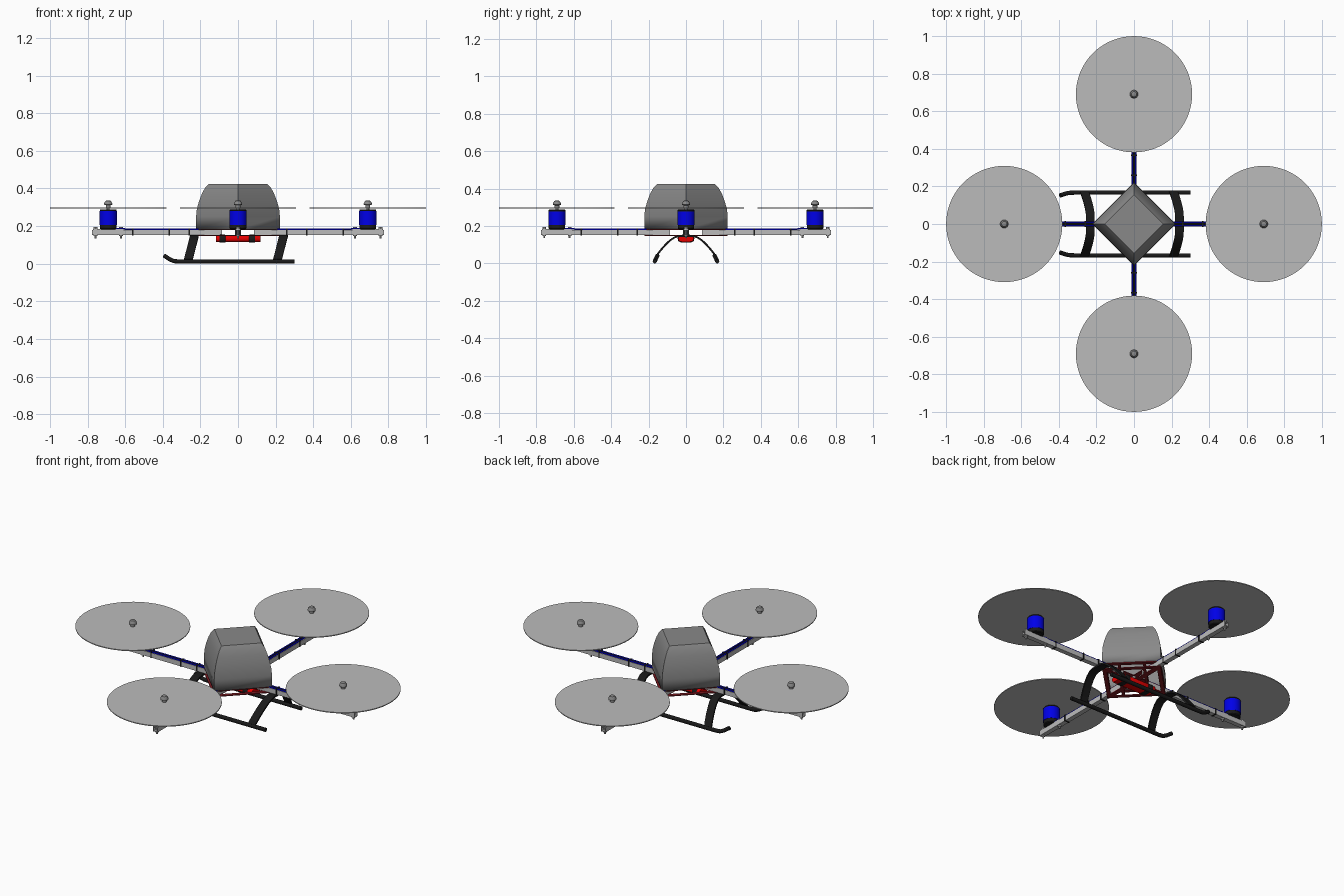
import bpy, bmesh
from math import radians, pi, cos, sin
from mathutils import Matrix, Vector

if "Cube" in bpy.data.objects:
    bpy.data.objects.remove(bpy.data.objects["Cube"])


def mat(name, r, g, b):
    m = bpy.data.materials.new(name)
    m.diffuse_color = (r, g, b, 1)
    m.use_nodes = True
    m.node_tree.nodes["Principled BSDF"].inputs["Base Color"].default_value = m.diffuse_color
    return m


BLUE = mat("blue", 0.0, 0.0, 0.8)
BLACK = mat("black", 0.01, 0.01, 0.01)
RED = mat("red", 0.8, 0.0, 0.0)
DARK_RED = mat("dark_red", 0.2, 0.01, 0.015)
GREY = mat("mid_grey", 0.25, 0.25, 0.25)
LIGHT = mat("light_grey", 0.5, 0.5, 0.5)


def finish(name, bm, material=None, rot=0, smooth=False):
    """Turn a bmesh into an object, rotated about the model's z axis."""
    bmesh.ops.recalc_face_normals(bm, faces=bm.faces)
    bm.transform(Matrix.Rotation(rot, 4, 'Z'))
    me = bpy.data.meshes.new(name)
    bm.to_mesh(me)
    bm.free()
    ob = bpy.data.objects.new(name, me)
    bpy.context.collection.objects.link(ob)
    if material:
        me.materials.append(material)
    if smooth:
        bpy.ops.object.select_all(action='DESELECT')
        ob.select_set(True)
        bpy.context.view_layer.objects.active = ob
        bpy.ops.object.shade_smooth_by_angle(angle=radians(35))
    return ob


def add_box(bm, x0, x1, y0, y1, z0, z1):
    m = Matrix.Translation(((x0 + x1) / 2, (y0 + y1) / 2, (z0 + z1) / 2))
    bmesh.ops.create_cube(bm, size=1, matrix=m @ Matrix.Diagonal((x1 - x0, y1 - y0, z1 - z0, 1)))


def loft(bm, rings, caps=True):
    """Bridge closed rings of points in order."""
    vs = [[bm.verts.new(p) for p in r] for r in rings]
    for a, b in zip(vs, vs[1:]):
        for i in range(len(a)):
            j = (i + 1) % len(a)
            bm.faces.new((a[i], a[j], b[j], b[i]))
    if caps:
        bm.faces.new(vs[0][::-1])
        bm.faces.new(vs[-1])


def lathe(bm, x, y, profile, n=24):
    """Revolve (radius, z) points about a vertical axis at x, y."""
    loft(bm, [[(x + r * cos(2 * pi * i / n), y + r * sin(2 * pi * i / n), z)
               for i in range(n)] for r, z in profile])


def rod(name, pts, radius, material, rot=0, res=3):
    """Round rod along a path."""
    bm = bmesh.new()
    n = 4 * res
    pts = [Vector(p) for p in pts]
    rings = []
    for i, p in enumerate(pts):
        t = (pts[min(i + 1, len(pts) - 1)] - pts[max(i - 1, 0)]).normalized()
        u = t.cross(Vector((0, 0, 1))).normalized()
        v = u.cross(t)
        rings.append([p + radius * (u * cos(2 * pi * k / n) + v * sin(2 * pi * k / n)) for k in range(n)])
    loft(bm, rings)
    return finish(name, bm, material, rot, True)


# Canopy: square shell with its corners on the axes, open underneath
bm = bmesh.new()
canopy = [(0.223, 0.183), (0.223, 0.25), (0.219, 0.29), (0.208, 0.33),
          (0.193, 0.37), (0.176, 0.402), (0.155, 0.425)]
loft(bm, [[(r, 0, z), (0, r, z), (-r, 0, z), (0, -r, z)] for r, z in canopy])
bm.faces.ensure_lookup_table()
low = [f for f in bm.faces if f.calc_center_median().z < 0.19]
bmesh.ops.delete(bm, geom=low, context='FACES_ONLY')
shell = finish("canopy", bm, GREY, 0, True)
mod = shell.modifiers.new("thickness", 'SOLIDIFY')
mod.thickness = 0.006
mod.offset = -1

# Two frame plates: square border with cross strips
h = 0.223 / 2 ** 0.5
for name, z in (("upper_frame", 0.178), ("lower_frame", 0.147)):
    bm = bmesh.new()
    w = 0.022
    for s in (-1, 1):
        e0, e1 = sorted((s * h, s * (h - w)))
        add_box(bm, -h, h, e0, e1, z, z + 0.005)
        add_box(bm, e0, e1, -h + w, h - w, z, z + 0.005)
        i0, i1 = sorted((s * 0.06, s * 0.076))
        add_box(bm, -h + w, h - w, i0, i1, z, z + 0.005)
    bm.transform(Matrix.Rotation(pi / 4, 4, 'Z'))
    for k in range(4):
        c = bmesh.new()
        add_box(c, 0.01, 0.2, -0.014, 0.014, z + 0.0005, z + 0.0045)
        c.transform(Matrix.Rotation(k * pi / 2, 4, 'Z'))
        tmp = bpy.data.meshes.new("tmp")
        c.to_mesh(tmp)
        c.free()
        bm.from_mesh(tmp)
        bpy.data.meshes.remove(tmp)
    finish(name, bm, DARK_RED)

# Four arms, each with wires, bands, bolts, motor and rotor
R = 0.69
for k, side in enumerate(("right", "back", "left", "front")):
    a = k * pi / 2
    # hollow square tube
    bm = bmesh.new()
    sq = lambda x, s: [(x, -s, 0.166 - s), (x, s, 0.166 - s), (x, s, 0.166 + s), (x, -s, 0.166 + s)]
    x0, x1, o, i = 0.085, 0.775, 0.014, 0.010
    loft(bm, [sq(x0, i), sq(x0, o), sq(x1, o), sq(x1, i), sq(x0, i)], caps=False)
    bmesh.ops.remove_doubles(bm, verts=bm.verts, dist=1e-5)
    finish(side + "_arm", bm, LIGHT, a)
    # wires on top of the arm
    for y, m, n in ((-0.009, BLUE, "blue"), (0, BLACK, "black"), (0.009, BLUE, "second_blue")):
        rod(f"{side}_{n}_wire", [(0.1, y, 0.183), (0.3, y, 0.183), (0.55, y, 0.183), (0.66, y, 0.186)],
            0.004, m, a, 2)
    # bands around arm and wires
    bm = bmesh.new()
    for x in (0.26, 0.365, 0.56):
        add_box(bm, x - 0.004, x + 0.004, -0.016, 0.016, 0.150, 0.188)
    finish(side + "_arm_bands", bm, BLACK, a)
    # motor mount bolts
    bm = bmesh.new()
    for x in (R - 0.068, R + 0.068):
        lathe(bm, x, 0, [(0.005, 0.135), (0.005, 0.146), (0.010, 0.146), (0.010, 0.152),
                         (0.005, 0.152), (0.005, 0.181), (0.010, 0.181), (0.010, 0.194)], 8)
    add_box(bm, R - 0.08, R + 0.08, -0.013, 0.013, 0.179, 0.184)
    finish(side + "_motor_mount", bm, LIGHT, a)
    # motor base, can and cap
    bm = bmesh.new()
    lathe(bm, R, 0, [(0.040, 0.182), (0.044, 0.186), (0.044, 0.206)])
    lathe(bm, R, 0, [(0.045, 0.279), (0.045, 0.284), (0.041, 0.289)])
    finish(side + "_motor_ends", bm, BLACK, a, True)
    bm = bmesh.new()
    lathe(bm, R, 0, [(0.046, 0.206), (0.046, 0.279)])
    finish(side + "_motor_can", bm, BLUE, a, True)
    # spinning rotor disc
    bm = bmesh.new()
    lathe(bm, R, 0, [(0.309, 0.294), (0.309, 0.299)], 64)
    finish(side + "_rotor", bm, LIGHT, a, True)
    # shaft and nut
    bm = bmesh.new()
    lathe(bm, R, 0, [(0.008, 0.288), (0.008, 0.299), (0.013, 0.300), (0.013, 0.311), (0.022, 0.314),
                     (0.021, 0.323), (0.014, 0.334), (0.008, 0.336)], 16)
    finish(side + "_rotor_nut", bm, GREY, a, True)


def pack(bm, x0, x1, hy, hz, zc, n=24):
    """Rounded slab along x."""
    def ring(x, s):
        out = []
        for k in range(n):
            c, d = cos(2 * pi * k / n), sin(2 * pi * k / n)
            f = lambda v: (abs(v) ** 0.65) * (1 if v > 0 else -1)
            out.append((x, s * hy * f(c), zc + s * hz * f(d)))
        return out
    loft(bm, [ring(x0, 0.94), ring(x0 + 0.004, 1), ring(x1 - 0.004, 1), ring(x1, 0.94)])


# Battery with two straps
bm = bmesh.new()
pack(bm, -0.117, 0.120, 0.042, 0.019, 0.133)
finish("battery", bm, RED, 0, True)
bm = bmesh.new()
for x in (-0.083, 0.075):
    pack(bm, x - 0.016, x + 0.016, 0.0445, 0.0215, 0.133)
finish("battery_straps", bm, BLACK, 0, True)

# Landing legs: bowed strips leaning towards the skid tips at the bottom
half = [(0.17, 0.022), (0.157, 0.042), (0.136, 0.07), (0.11, 0.1), (0.085, 0.124), (0.06, 0.14), (0.035, 0.147)]
path = half + [(-y, z) for y, z in reversed(half)]
for name, xt in (("left_leg_bow", -0.232), ("right_leg_bow", 0.242)):
    bm = bmesh.new()
    rings = []
    for j, (y, z) in enumerate(path):
        p, q = path[max(j - 1, 0)], path[min(j + 1, len(path) - 1)]
        n = Vector((p[1] - q[1], q[0] - p[0])).normalized() * 0.005
        xc = xt - 0.032 * (0.147 - z) / 0.125
        rings.append([(xc + sx * 0.023, y + s * n.x, z + s * n.y)
                      for sx, s in ((-1, -1), (1, -1), (1, 1), (-1, 1))])
    loft(bm, rings)
    finish(name, bm, BLACK, 0, True)

# Skids with a turned-up tip
for name, s in (("front_skid", -1), ("back_skid", 1)):
    rod(name, [(0.30, s * 0.167, 0.0115), (-0.31, s * 0.167, 0.0115), (-0.34, s * 0.166, 0.0135),
               (-0.362, s * 0.162, 0.023), (-0.393, s * 0.152, 0.043)], 0.0112, BLACK)
